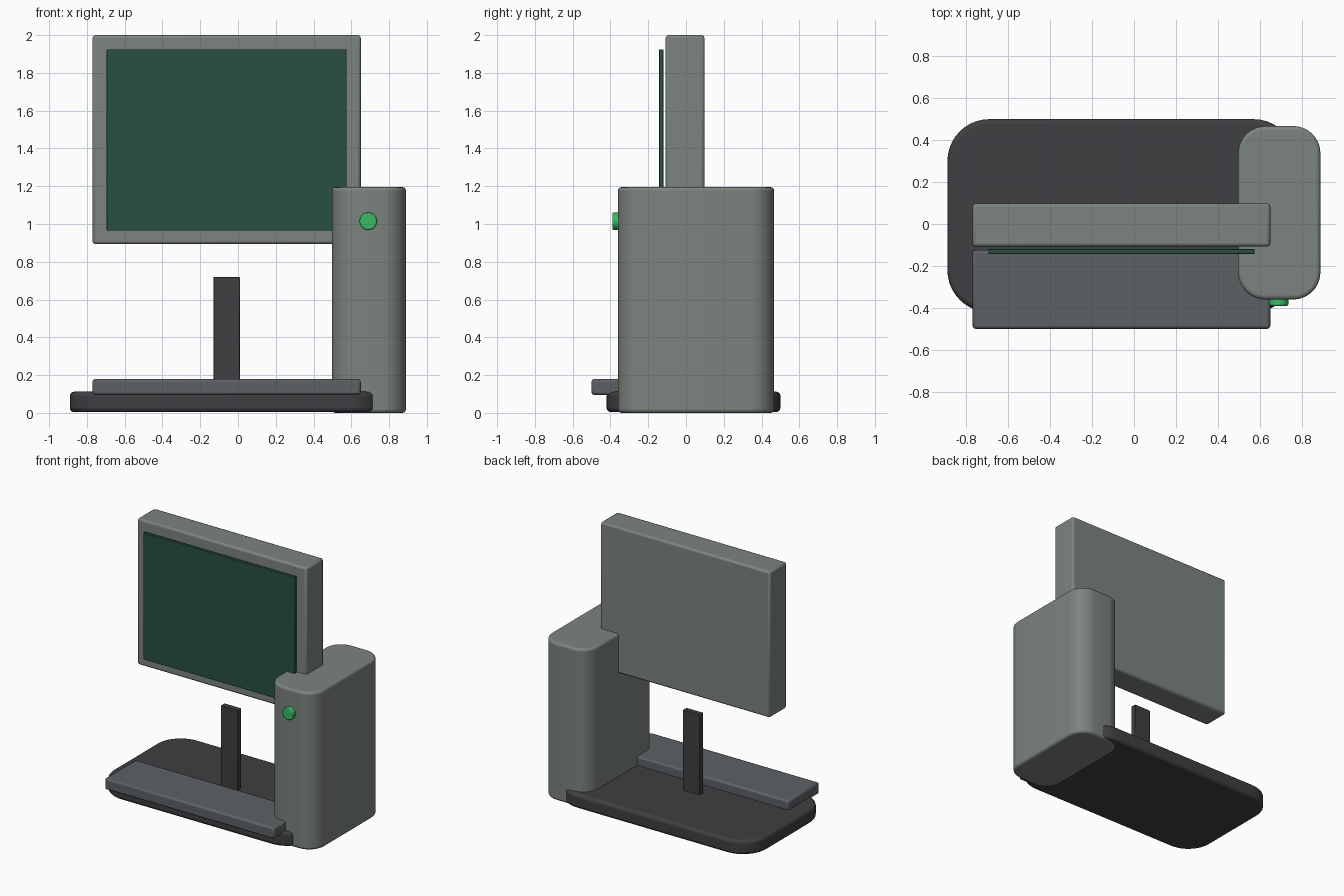
import bpy, bmesh, math

if "Cube" in bpy.data.objects:
    bpy.data.objects.remove(bpy.data.objects["Cube"])


def material(name, rgb):
    m = bpy.data.materials.new(name)
    m.diffuse_color = (*rgb, 1)
    m.use_nodes = True
    m.node_tree.nodes["Principled BSDF"].inputs["Base Color"].default_value = m.diffuse_color
    return m


CASE = material("case_grey", (0.20, 0.23, 0.21))
DARK = material("dark_grey", (0.05, 0.05, 0.055))
KEYS = material("key_grey", (0.11, 0.12, 0.13))
GLASS = material("screen_green", (0.02, 0.08, 0.05))
LAMP = material("lamp_green", (0.04, 0.50, 0.13))


def finish(name, bm, mat, bevel=0, segments=2):
    bmesh.ops.recalc_face_normals(bm, faces=bm.faces)
    mesh = bpy.data.meshes.new(name)
    bm.to_mesh(mesh)
    bm.free()
    mesh.materials.append(mat)
    ob = bpy.data.objects.new(name, mesh)
    bpy.context.collection.objects.link(ob)
    if bevel:
        b = ob.modifiers.new("soft_edges", 'BEVEL')
        b.width = bevel
        b.segments = segments
        b.limit_method = 'ANGLE'
        b.angle_limit = math.radians(40)
    bpy.ops.object.select_all(action='DESELECT')
    ob.select_set(True)
    bpy.context.view_layer.objects.active = ob
    bpy.ops.object.shade_smooth_by_angle(angle=math.radians(35))
    return ob


def slab(name, x, y, z, mat, corner=0, bevel=0, segments=2):
    """Block between (min, max) limits, upright corners rounded by 'corner'."""
    n = 10 if corner else 0
    pts = []
    for k, (sx, sy) in enumerate([(1, 1), (0, 1), (0, 0), (1, 0)]):
        cx = x[sx] + (-corner if sx else corner)
        cy = y[sy] + (-corner if sy else corner)
        for i in range(n + 1):
            a = math.pi / 2 * (k + (i / n if n else 0))
            pts.append((cx + corner * math.cos(a), cy + corner * math.sin(a)))
    bm = bmesh.new()
    face = bm.faces.new([bm.verts.new((px, py, z[0])) for px, py in pts])
    ext = bmesh.ops.extrude_face_region(bm, geom=[face], use_keep_orig=True)
    top = [v for v in ext["geom"] if isinstance(v, bmesh.types.BMVert)]
    bmesh.ops.translate(bm, verts=top, vec=(0, 0, z[1] - z[0]))
    return finish(name, bm, mat, bevel, segments)


def cylinder(name, centre, radius, y, mat, bevel):
    bm = bmesh.new()
    bmesh.ops.create_cone(bm, cap_ends=True, segments=32, radius1=radius,
                          radius2=radius, depth=y[1] - y[0])
    ob = finish(name, bm, mat, bevel)
    ob.rotation_euler.x = math.pi / 2
    ob.location = (centre[0], (y[0] + y[1]) / 2, centre[1])
    return ob


# Base plate, stand and keyboard
slab("base", (-0.89, 0.77), (-0.42, 0.50), (0.004, 0.112), DARK, 0.20, 0.022, 3)
slab("stand", (-0.13, 0.01), (-0.02, 0.024), (0.09, 0.72), DARK, 0, 0.004)
slab("keyboard", (-0.77, 0.65), (-0.50, -0.125), (0.095, 0.18), KEYS, 0, 0.014)

# Display
slab("monitor_case", (-0.77, 0.65), (-0.108, 0.098), (0.893, 2.0), CASE, 0, 0.015)
slab("screen", (-0.695, 0.575), (-0.143, -0.12), (0.965, 1.925), GLASS, 0, 0.003)

# Computer tower and its power button
slab("tower", (0.497, 0.889), (-0.36, 0.467), (0.0, 1.195), CASE, 0.13, 0.018, 3)
cylinder("power_button", (0.69, 1.015), 0.046, (-0.39, -0.35), LAMP, 0.006)
